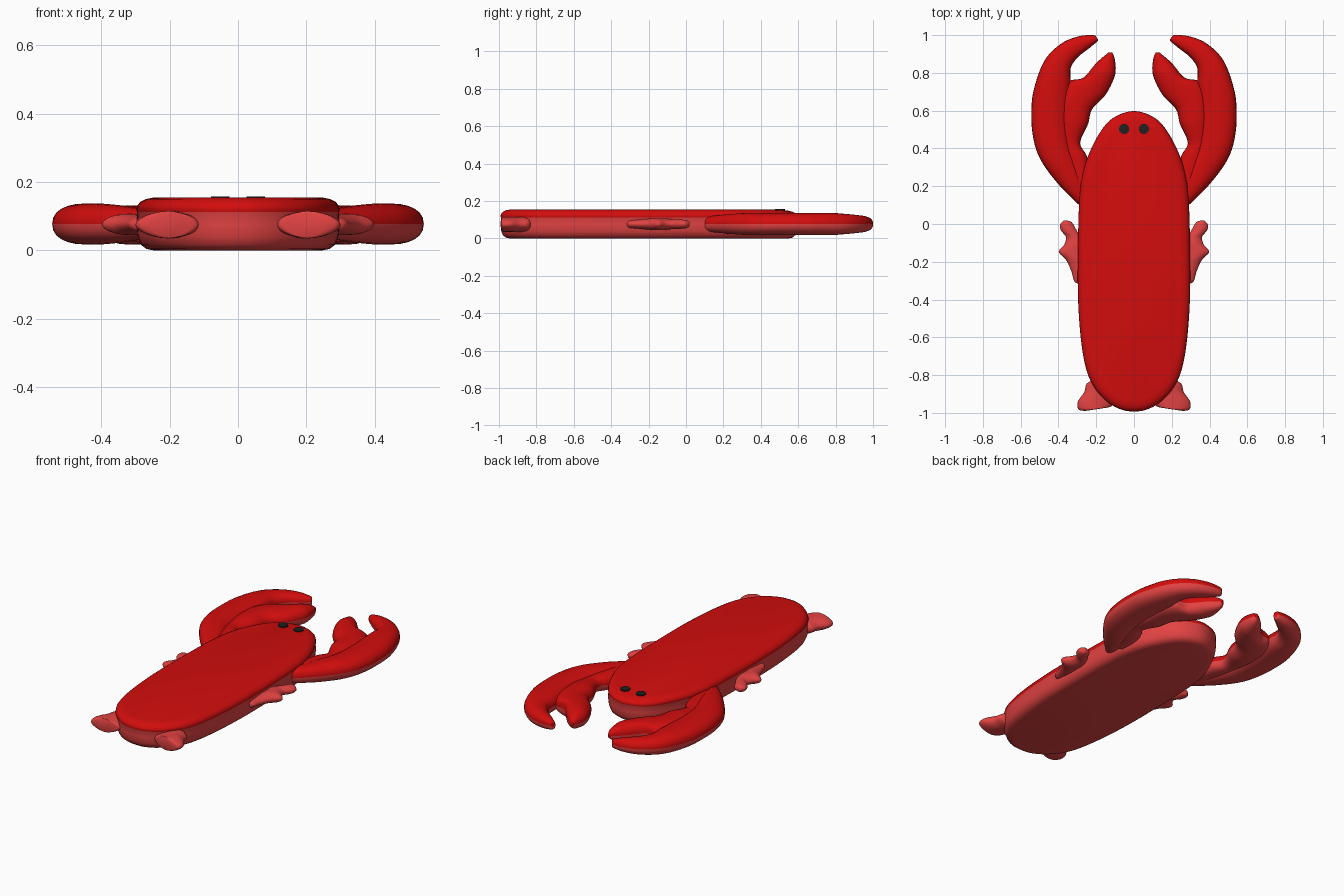
import bpy, bmesh, math
from mathutils import Vector

if "Cube" in bpy.data.objects:
    bpy.data.objects.remove(bpy.data.objects["Cube"])


def material(name, colour):
    m = bpy.data.materials.new(name)
    m.diffuse_color = (*colour, 1)
    m.use_nodes = True
    m.node_tree.nodes["Principled BSDF"].inputs["Base Color"].default_value = m.diffuse_color
    return m


RED = material("bright red", (0.65, 0.004, 0.004))
PALE = material("light red", (0.76, 0.055, 0.055))
BLACK = material("black", (0.015, 0.015, 0.015))


def spline(pts, steps, closed=False):
    """Catmull-Rom curve through the points."""
    n = len(pts)
    pts = [Vector(p) for p in pts]
    at = (lambda i: pts[i % n]) if closed else (lambda i: pts[max(0, min(n - 1, i))])
    out = []
    for i in range(n if closed else n - 1):
        a, b, c, d = at(i - 1), at(i), at(i + 1), at(i + 2)
        for s in range(steps):
            t = s / steps
            out.append(0.5 * (2 * b + (c - a) * t + (2 * a - 5 * b + 4 * c - d) * t * t
                              + (3 * b - a - 3 * c + d) * t ** 3))
    if not closed:
        out.append(pts[-1])
    return out


def skin(name, rings, mats, split=None, mirror=False, angle=60):
    """Join closed rings into a capped solid; faces above split take the second material."""
    bm = bmesh.new()
    loops = [[bm.verts.new(p) for p in r] for r in rings]
    for a, b in zip(loops, loops[1:]):
        n = len(a)
        for i in range(n):
            j = (i + 1) % n
            bm.faces.new((a[i], a[j], b[j], b[i]))
    bm.faces.new(loops[0])
    bm.faces.new(loops[-1])
    bmesh.ops.recalc_face_normals(bm, faces=bm.faces)
    if split is not None:
        for f in bm.faces:
            f.material_index = int(f.calc_center_median().z > split)
    me = bpy.data.meshes.new(name)
    bm.to_mesh(me)
    bm.free()
    for m in mats:
        me.materials.append(m)
    ob = bpy.data.objects.new(name, me)
    bpy.context.collection.objects.link(ob)
    if mirror:
        ob.modifiers.new("mirror", 'MIRROR')
    bpy.ops.object.select_all(action='DESELECT')
    ob.select_set(True)
    bpy.context.view_layer.objects.active = ob
    bpy.ops.object.shade_smooth_by_angle(angle=math.radians(angle))
    return ob


def puffy(name, pairs, height, z, full, mats, split=None, power=2.3):
    """Inflated limb between two edge curves given as (x1, y1, x2, y2)."""
    rings = []
    for q in spline([p for p in pairs], 5):
        a, b = Vector((q[0], q[1], 0)), Vector((q[2], q[3], 0))
        mid, half = (a + b) / 2, (a - b) / 2
        h = height * min(1, half.length / full) ** 0.6
        ring = []
        for k in range(24):
            t = 2 * math.pi * k / 24
            c, s = math.cos(t), math.sin(t)
            c = math.copysign(abs(c) ** (2 / power), c)
            s = math.copysign(abs(s) ** (2 / power), s) if abs(s) > 1e-6 else 0
            ring.append(mid + half * c + Vector((0, 0, z + h * s)))
        rings.append(ring)
    return skin(name, rings, mats, split, True)


# Body: long rounded outline, stacked with soft edges
half = [(0.1, 0.568), (0.17, 0.5), (0.235, 0.38), (0.275, 0.25), (0.291, 0.1),
        (0.297, -0.15), (0.296, -0.4), (0.28, -0.62), (0.25, -0.78), (0.2, -0.88),
        (0.13, -0.95), (0.06, -0.985)]
outline = [(0, 0.598)] + half + [(0, -0.992)] + [(-x, y) for x, y in reversed(half)]
curve = spline(outline, 5, True)


def body_ring(inset, z):
    n = len(curve)
    ring = []
    for i, p in enumerate(curve):
        d = (curve[(i + 1) % n] - curve[i - 1]).normalized()
        q = p + Vector((d.y, -d.x)) * inset
        # the head end dips a little
        dip = max(0, (q.y - 0.4) / 0.2) ** 2 * 0.012 * max(0, (z - 0.115) / 0.04)
        ring.append((q.x, q.y, z - dip))
    return ring


layers = [(0.05, 0), (0.03, 0.004), (0.013, 0.017), (0.004, 0.04), (0, 0.075),
          (0.003, 0.112), (0, 0.118), (0.003, 0.13), (0.012, 0.142), (0.028, 0.15),
          (0.055, 0.155)]
skin("body", [body_ring(i, z) for i, z in layers], [PALE, RED], 0.1125)

# Claws: large outer pincer and inner thumb
puffy("outer_pincer", [
    (0.28, 0.09, 0.25, 0.18), (0.40, 0.21, 0.30, 0.32), (0.497, 0.344, 0.335, 0.42),
    (0.536, 0.47, 0.345, 0.53), (0.543, 0.6, 0.342, 0.64), (0.53, 0.714, 0.335, 0.74),
    (0.476, 0.862, 0.335, 0.825), (0.39, 0.952, 0.296, 0.884), (0.296, 0.993, 0.243, 0.926),
    (0.215, 1.0, 0.193, 0.968), (0.2, 0.99, 0.194, 0.98)],
    0.06, 0.077, 0.085, [PALE, RED], 0.077)
puffy("inner_thumb", [
    (0.33, 0.19, 0.22, 0.25), (0.37, 0.34, 0.25, 0.36), (0.39, 0.44, 0.285, 0.43),
    (0.40, 0.57, 0.243, 0.53), (0.39, 0.68, 0.222, 0.608), (0.345, 0.755, 0.15, 0.685),
    (0.268, 0.775, 0.1, 0.79), (0.2, 0.852, 0.102, 0.873), (0.135, 0.908, 0.115, 0.907)],
    0.057, 0.074, 0.08, [PALE, RED], 0.074)

# Small side legs
puffy("side_leg", [
    (0.372, 0.018, 0.352, 0.018), (0.392, -0.005, 0.328, 0.008), (0.386, -0.035, 0.30, -0.04),
    (0.36, -0.07, 0.27, -0.08), (0.37, -0.11, 0.25, -0.11), (0.398, -0.148, 0.25, -0.15),
    (0.36, -0.19, 0.25, -0.2), (0.332, -0.25, 0.25, -0.25), (0.318, -0.3, 0.26, -0.3),
    (0.3, -0.315, 0.28, -0.315)], 0.031, 0.076, 0.06, [PALE], power=1.9)

# Tail fins
puffy("tail_fin", [
    (0.205, -0.82, 0.16, -0.82), (0.25, -0.845, 0.13, -0.84), (0.264, -0.89, 0.115, -0.88),
    (0.295, -0.935, 0.11, -0.915), (0.3, -0.965, 0.11, -0.945), (0.29, -0.984, 0.12, -0.965),
    (0.26, -0.99, 0.14, -0.972)], 0.04, 0.075, 0.07, [PALE], power=1.8)

# Eyes: thin discs on the head
eye = [[(0.052 + 0.027 * math.cos(k * math.pi / 12), 0.503 + 0.027 * math.sin(k * math.pi / 12), z)
        for k in range(24)] for z in (0.15, 0.1575)]
skin("eyes", eye, [BLACK], mirror=True, angle=30)
